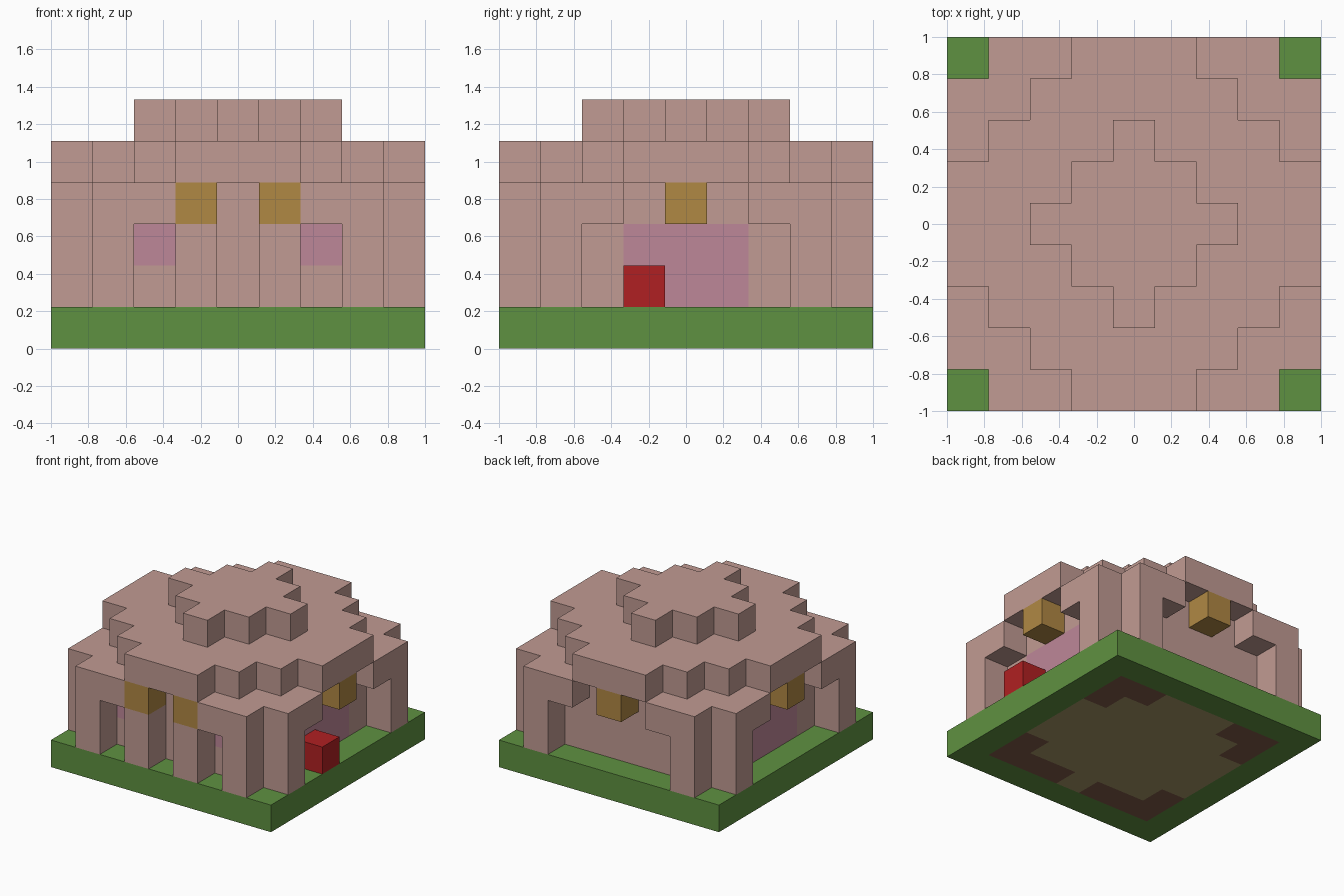
import bpy
import bmesh
from math import radians
from mathutils import Vector

cube = bpy.data.objects.get("Cube")
if cube:
    bpy.data.objects.remove(cube, do_unlink=True)

CELL = 2 / 9      # block size
R = 4             # blocks from the middle to the rim


def material(name, rgb):
    linear = [(c / 255 / 12.92) if c < 11 else ((c / 255 + 0.055) / 1.055) ** 2.4 for c in rgb]
    m = bpy.data.materials.new(name)
    m.use_nodes = True
    m.diffuse_color = (*linear, 1)
    m.node_tree.nodes["Principled BSDF"].inputs["Base Color"].default_value = (*linear, 1)
    return m


CLAY = material("dusty pink clay", (193, 155, 147))
GRASS = material("grass green", (95, 145, 65))
PINK = material("rose panel", (190, 135, 152))
GOLD = material("lamp gold", (176, 136, 68))
RED = material("red", (176, 32, 34))
SAND = material("sandy floor", (166, 149, 102))
EARTH = material("brown earth", (128, 91, 72))

# Rules that say which part fills a block; a = |x|, b = |y|, in blocks
SPAN = range(-R, R + 1)


def is_lamp(x, y, k):
    return k == 3 and ((abs(x) == R and y == 0) or (x == 0 and y == R)
                       or (abs(x) == 1 and y == -R))


def is_panel(x, y, k):
    sides = abs(x) == 3 and abs(y) <= 1 and k in (1, 2)
    front = y == -3 and abs(x) == 2 and k == 2
    return sides or front


def is_post(x, y, k):
    far, near = max(abs(x), abs(y)), min(abs(x), abs(y))
    if far != R:
        return False
    return near == 3 or (near == 2 and k == 3) or (y == -R and near == 1 and k < 3)


def is_earth(x, y):
    a, b = abs(x), abs(y)
    corner = max(a, b) == 3 and min(a, b) >= 2
    return corner or (y == -3 and x != 0)


def part_at(x, y, k):
    ring, steps = max(abs(x), abs(y)), abs(x) + abs(y)
    if k == 0:
        if ring == R:
            return "grass_base"
        return "earth_footing" if is_earth(x, y) else "floor"
    if k == 5:
        return "roof_cap" if steps <= 2 else None
    if k == 4:
        return "roof" if steps <= 5 else None
    if (x, y, k) == (R, -1, 1):
        return "red_block"
    if is_lamp(x, y, k):
        return "hanging_lamps"
    if is_post(x, y, k):
        return "posts_and_eaves"
    if ring == 3:
        return "rose_panels" if is_panel(x, y, k) else "walls"
    return None


blocks = {}
for k in range(6):
    for x in SPAN:
        for y in SPAN:
            part = part_at(x, y, k)
            if part:
                blocks[x, y, k] = part


def build(part, mat):
    """Join a part's blocks into one shell with merged flat faces."""
    bm = bmesh.new()
    for pos, owner in blocks.items():
        if owner != part:
            continue
        middle = Vector(pos) + Vector((0, 0, 0.5))
        for axis in range(3):
            for sign in (-1, 1):
                n, u, v = Vector(), Vector(), Vector()
                n[axis], u[(axis + 1) % 3], v[(axis + 2) % 3] = sign, sign, 1
                if tuple(int(c) for c in Vector(pos) + n) in blocks:
                    continue
                corners = (-u - v, u - v, u + v, v - u)
                bm.faces.new([bm.verts.new((middle + (n + c) / 2) * CELL) for c in corners])
    bmesh.ops.remove_doubles(bm, verts=bm.verts, dist=0.001)
    bmesh.ops.dissolve_limit(bm, angle_limit=radians(1), verts=bm.verts, edges=bm.edges)
    mesh = bpy.data.meshes.new(part)
    bm.to_mesh(mesh)
    bm.free()
    mesh.materials.append(mat)
    bpy.context.scene.collection.objects.link(bpy.data.objects.new(part, mesh))


for part, mat in {
    "grass_base": GRASS, "floor": SAND, "earth_footing": EARTH,
    "walls": CLAY, "rose_panels": PINK, "posts_and_eaves": CLAY,
    "hanging_lamps": GOLD, "red_block": RED, "roof": CLAY, "roof_cap": CLAY,
}.items():
    build(part, mat)
